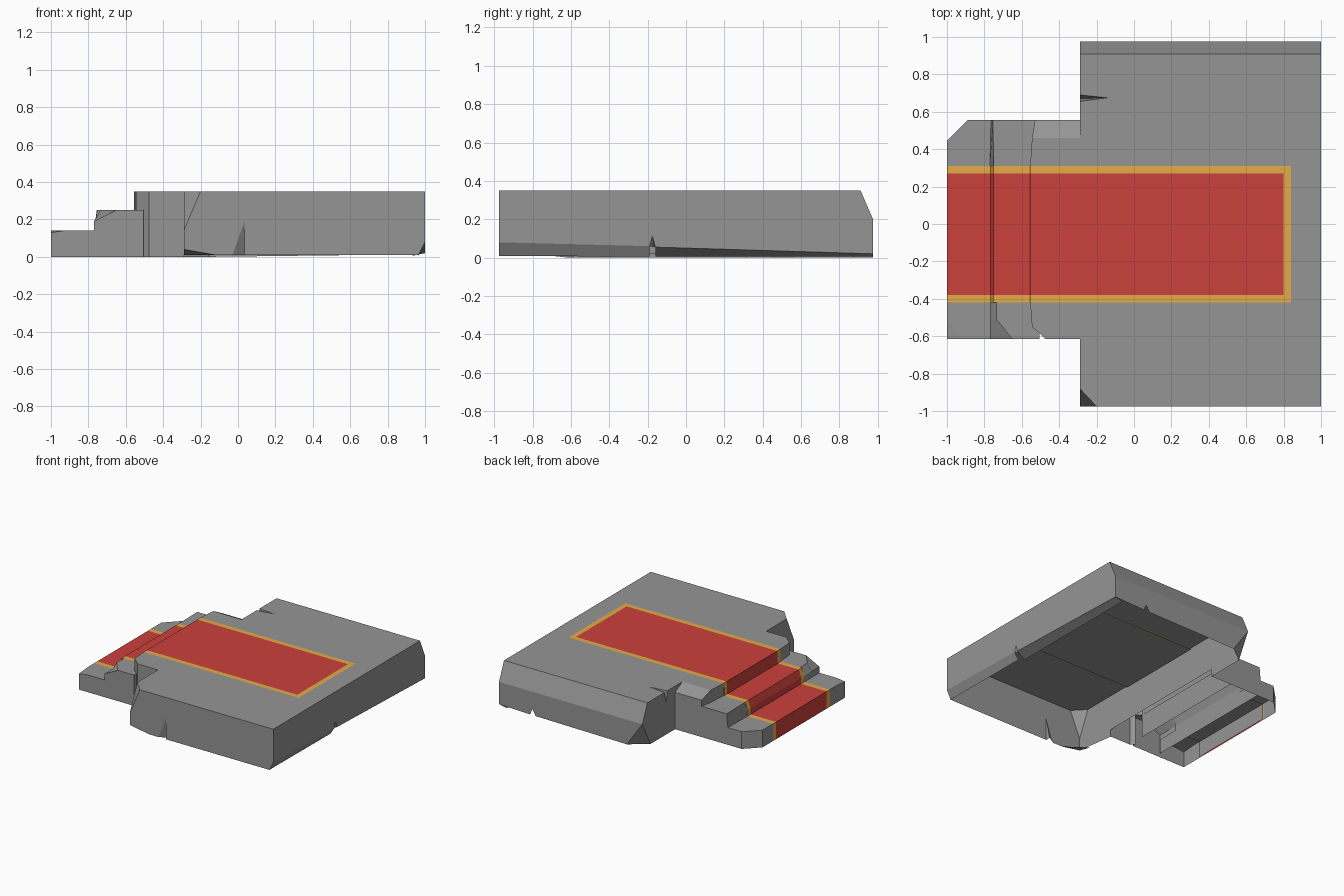
import bpy, bmesh
from mathutils import Vector

if "Cube" in bpy.data.objects:
    bpy.data.objects.remove(bpy.data.objects["Cube"])

X, Y, Z = Vector((1, 0, 0)), Vector((0, 1, 0)), Vector((0, 0, 1))
STONE, RED, GOLD = (.3, .3, .3), (.6, .052, .045), (.78, .41, .065)


class Part:
    """Collects flat faces; each face is turned to look towards a hint direction."""
    def __init__(self, name, color=STONE):
        self.name, self.color, self.bm = name, color, bmesh.new()

    def face(self, pts, hint):
        f = self.bm.faces.new([self.bm.verts.new(p) for p in pts])
        f.normal_update()
        if f.normal.dot(hint) < 0:
            f.normal_flip()

    def flat(self, z, pts, hint=Z):
        self.face([(x, y, z) for x, y in pts], hint)

    def on_x(self, x, pts, hint):
        self.face([(x, y, z) for y, z in pts], hint)

    def on_y(self, y, pts, hint):
        self.face([(x, y, z) for x, z in pts], hint)

    def wall(self, path, z0, z1, hint):
        for (ax, ay), (bx, by) in zip(path, path[1:]):
            self.face([(ax, ay, z0), (bx, by, z0), (bx, by, z1), (ax, ay, z1)], hint)

    def strip(self, profile, y0, y1):
        for (ax, az), (bx, bz) in zip(profile, profile[1:]):
            self.face([(ax, y0, az), (bx, y0, bz), (bx, y1, bz), (ax, y1, az)], Z - X)

    def dent(self, a, tip, b, deep, hint):
        self.face([a, tip, deep], hint)
        self.face([tip, b, deep], hint)

    def finish(self):
        bmesh.ops.remove_doubles(self.bm, verts=self.bm.verts, dist=0.0005)
        me = bpy.data.meshes.new(self.name)
        self.bm.to_mesh(me)
        self.bm.free()
        ob = bpy.data.objects.new(self.name, me)
        bpy.context.collection.objects.link(ob)
        m = bpy.data.materials.new(self.name + "_color")
        m.diffuse_color = (*self.color, 1)
        m.use_nodes = True
        m.node_tree.nodes["Principled BSDF"].inputs["Base Color"].default_value = m.diffuse_color
        me.materials.append(m)


T, M, L = 0.35, 0.25, 0.14          # tread heights
W = -0.29                           # west side of the platform
F, B = -.975, .975                  # platform front and back
S = -.615                           # front side of the steps

# Platform: hollow stone shell with an opening in the top for the carpet
p = Part("stone_platform")
p.flat(T, [(W, -.88), (-.2, F), (1, F), (1, .91), (W, .91), (W, .69), (-.145, .675),
           (W, .655), (W, .31), (.84, .31), (.84, -.42), (W, -.42)])
p.on_y(F, [(W, .04), (-.12, .01), (-.03, .01), (.035, .19), (.035, .01), (.965, .01),
           (1, .08), (1, T), (-.2, T), (W, .14)], -Y)
p.on_x(1, [(F, .08), (-.19, .06), (-.175, .115), (-.16, .055), (B, .02), (B, .2),
           (.91, T), (F, T)], X)
p.on_y(B, [(1, .02), (.72, .01), (.7, .06), (.67, .01), (-.15, 0), (W, .2), (1, .2)], Y)
p.face([(W, .91, T), (1, .91, T), (1, B, .2), (W, B, .2)], Y)
p.on_x(W, [(.555, 0), (.87, 0), (B, .2), (.91, T), (.69, T), (.67, M), (.655, T),
           (.555, T)], -X)
p.on_x(W, [(S, 0), (F, .04), (F, .14), (-.88, T), (S, T)], -X)
p.on_x(W, [(S, .06), (.555, .06), (.555, T), (S, T)], X)
# worn lower edges
p.face([(1, F, .08), (1, -.19, .06), (.965, -.19, .005), (.965, F, .01)], X)
p.face([(1, -.16, .055), (1, B, .02), (.93, B, .005), (.93, -.16, .005)], X - Z)
p.face([(W, F, .04), (-.12, F, .01), (W, -.85, .01)], -Z)
# broken corners and dents
p.face([(W, -.88, T), (-.2, F, T), (W, F, .14)], Z - X)
p.face([(W, B, .2), (-.15, B, 0), (W, .87, 0)], Y - X)
p.dent((W, .69, T), (-.145, .675, T), (W, .655, T), (W, .67, M), Z)
p.dent((-.03, F, .01), (.035, F, .19), (.035, F, .01), (.035, -.935, .01), -Y)
p.dent((1, -.19, .06), (1, -.175, .115), (1, -.16, .055), (.97, -.165, .055), X)
p.finish()

# Front side of the steps, chipped
s = Part("front_step_stones")
edge = [(-.555, -.42), (-.545, -.55), (-.505, -.585)]
s.flat(T, edge + [(-.475, S), (W, S), (W, -.42)])
s.wall(edge, M, T, -X)
s.wall([(-.505, S), (-.505, -.585)], 0, M, X)
s.wall([(-.505, -.585), (-.475, S)], 0, T, -Y)
s.wall([(-.475, S), (W, S)], 0, T, -Y)
s.flat(M, edge + [(-.505, S), (-.65, S), (-.735, -.51), (-.735, -.42)])
s.face([(-.65, S, M), (-.735, -.51, M), (-.77, -.51, .19), (-.77, S, .19)], Z)
s.face([(-.735, -.51, M), (-.735, -.42, M), (-.77, -.42, .19), (-.77, -.51, .19)], Z)
s.wall([(-.77, S), (-.77, -.42)], L, .19, -X)
s.flat(L, [(-.77, -.42), (-1, -.42), (-1, -.5), (-.93, S), (-.77, S)])
s.face([(-1, -.5, L), (-.93, S, L), (-1, S, .13)], Z)
s.on_x(-1, [(S, 0), (-.42, 0), (-.42, L), (-.5, L), (S, .13)], -X)
s.on_y(S, [(-1, 0), (-.505, 0), (-.505, M), (-.65, M), (-.77, .19), (-.77, L),
           (-.93, L), (-1, .13)], -Y)
s.finish()

# Back side of the steps, with bevelled top step and cut corner
b = Part("back_step_stones")
b.flat(T, [(W, .31), (-.555, .31), (-.545, .46), (W, .46)])
b.face([(-.545, .46, T), (W, .46, T), (W, .555, .3), (-.53, .555, .3)], Z)
b.wall([(-.555, .31), (-.545, .46)], M, T, -X)
b.face([(-.545, .46, M), (-.53, .555, M), (-.53, .555, .3), (-.545, .46, T)], -X)
b.flat(M, [(-.555, .31), (-.545, .46), (-.53, .555), (-.755, .555), (-.75, .31)])
b.face([(-.77, .31, L), (-.765, .555, L), (-.755, .555, M), (-.75, .31, M)], -X)
rim = [(-1, .31), (-1, .445), (-.89, .555)]
b.flat(L, rim + [(-.765, .555), (-.77, .31)])
b.wall(rim, 0, L, Y - X)
b.on_y(.555, [(-.89, 0), (W, 0), (W, .3), (-.53, .3), (-.53, M), (-.755, M), (-.765, L),
              (-.89, L)], Y)
b.finish()

# Inner supports under the risers
u = Part("riser_supports")
u.wall([(-.54, -.55), (-.54, .5)], .06, M, X)
u.wall([(-.755, -.6), (-.755, .55)], .02, L, X)
u.finish()

# Carpet running down the steps, with a gold border and a stone bed below
steps = [(-1, 0), (-1, L), (-.77, L), (-.77, .19), (-.75, M), (-.56, M), (-.555, T)]
c = Part("carpet", RED)
c.strip(steps + [(.8, T)], -.38, .27)
c.finish()
g = Part("carpet_border", GOLD)
g.strip(steps + [(.84, T)], -.42, -.38)
g.strip(steps + [(.84, T)], .27, .31)
g.flat(T, [(.8, -.38), (.84, -.38), (.84, .27), (.8, .27)])
g.finish()
bed = Part("carpet_bed")
bed.strip([(x + .01, max(z - .01, 0)) for x, z in steps + [(.84, T)]], -.425, .315)
bed.finish()
